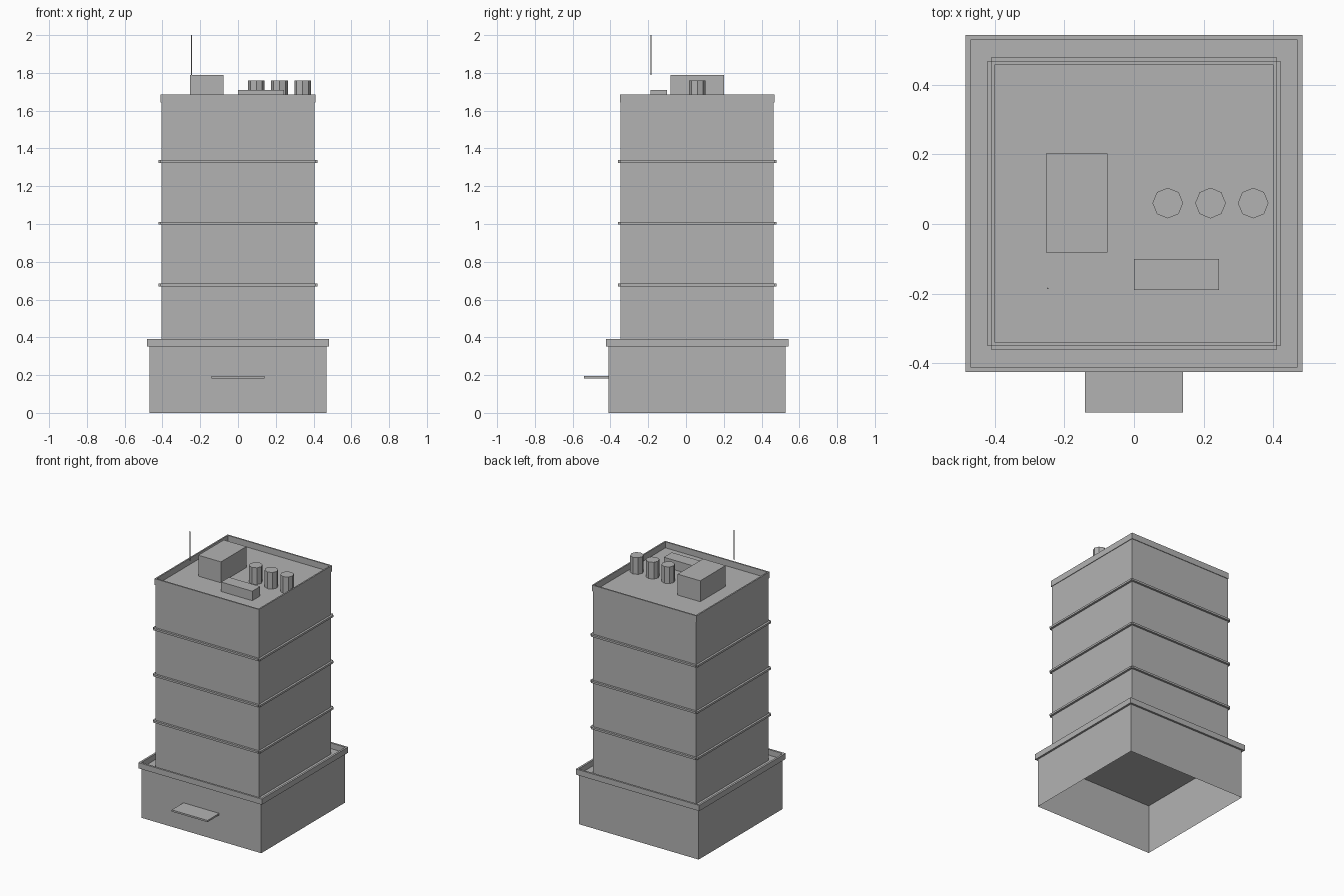
import bpy
import bmesh

cube = bpy.data.objects.get("Cube")
if cube:
    bpy.data.objects.remove(cube, do_unlink=True)

CY = 0.059  # the building sits behind the canopy

concrete = bpy.data.materials.new("concrete_grey")
concrete.use_nodes = True
grey = (0.45, 0.45, 0.45, 1)
concrete.diffuse_color = grey
concrete.node_tree.nodes["Principled BSDF"].inputs["Base Color"].default_value = grey


def finish(name, bm):
    mesh = bpy.data.meshes.new(name)
    bm.to_mesh(mesh)
    bm.free()
    mesh.materials.append(concrete)
    obj = bpy.data.objects.new(name, mesh)
    bpy.context.collection.objects.link(obj)
    return obj


def box(name, xs, ys, zs, open_bottom=False):
    bm = bmesh.new()
    bmesh.ops.create_cube(bm, size=1)
    for v in bm.verts:
        v.co = [lo_hi[c > 0] for lo_hi, c in zip((xs, ys, zs), v.co)]
    if open_bottom:
        bm.normal_update()
        floor = [f for f in bm.faces if f.normal.z < -0.5]
        bmesh.ops.delete(bm, geom=floor, context='FACES')
    return finish(name, bm)


def block(name, half, z0, z1, open_bottom=False):
    return box(name, (-half, half), (CY - half, CY + half), (z0, z1), open_bottom)


def square_ring(name, inner, outer, z0, z1):
    # Sweep a rectangular section around four corners
    bm = bmesh.new()
    section = [(outer, z0), (outer, z1), (inner, z1), (inner, z0)]
    corners = [(-1, -1), (1, -1), (1, 1), (-1, 1)]
    loops = [[bm.verts.new((sx * r, CY + sy * r, z)) for r, z in section]
             for sx, sy in corners]
    for i in range(4):
        a, b = loops[i], loops[(i + 1) % 4]
        for j in range(4):
            k = (j + 1) % 4
            bm.faces.new((a[j], b[j], b[k], a[k]))
    bmesh.ops.recalc_face_normals(bm, faces=bm.faces)
    return finish(name, bm)


def cylinder(name, x, y, radius, z0, z1, sides):
    bm = bmesh.new()
    bmesh.ops.create_cone(bm, cap_ends=True, segments=sides, radius1=radius,
                          radius2=radius, depth=z1 - z0)
    bmesh.ops.translate(bm, verts=bm.verts, vec=(x, y, (z0 + z1) / 2))
    return finish(name, bm)


# Podium, hollow underneath, with its parapet
block("podium", 0.469, 0, 0.352, open_bottom=True)
square_ring("podium_parapet", 0.469, 0.483, 0.352, 0.392)
box("entrance_canopy", (-0.14, 0.14), (-0.541, CY - 0.469), (0.182, 0.194))

# Tower and roof parapet
block("tower", 0.405, 0.352, 1.642)
square_ring("roof_parapet", 0.399, 0.409, 1.642, 1.685)

# Ledge strips on each side, leaving notched corners
for level, z in enumerate((0.677, 1.004, 1.331), 1):
    zs = (z - 0.007, z + 0.007)
    for side, s in (("left", 1), ("right", -1)):
        box(f"ledge_{level}_{side}", sorted((s * 0.4, s * 0.42)),
            (CY - 0.409, CY + 0.409), zs)
    for side, s in (("back", 1), ("front", -1)):
        box(f"ledge_{level}_{side}", (-0.409, 0.409),
            sorted((CY + s * 0.4, CY + s * 0.42)), zs)

# Rooftop equipment
box("stair_house", (-0.253, -0.076), (-0.082, 0.202), (1.642, 1.79))
box("air_duct", (0, 0.244), (-0.189, -0.1), (1.642, 1.709))
for i in range(3):
    cylinder(f"vent_{i + 1}", 0.097 + i * 0.1225, 0.06, 0.044, 1.642, 1.76, 8)
cylinder("antenna", -0.247, -0.185, 0.0025, 1.79, 2.0, 6)
